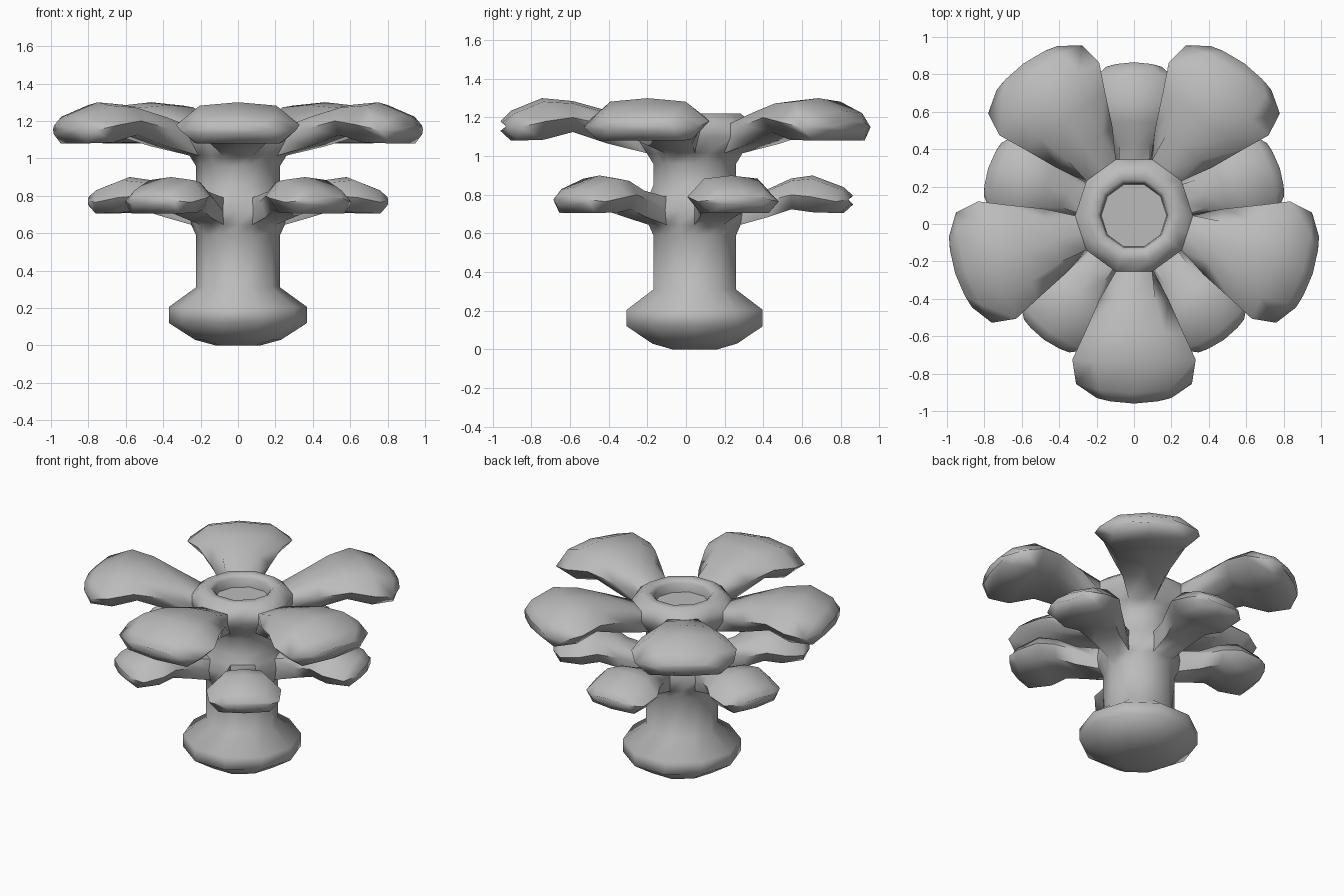
import bpy, bmesh, math
from mathutils import Vector

cube = bpy.data.objects.get("Cube")
if cube:
    bpy.data.objects.remove(cube)

CENTRE_Y = 0.045
SIDES = 20  # ten-sided body with a midpoint on every side

grey = bpy.data.materials.new("soft grey")
grey.use_nodes = True
colour = (0.5, 0.5, 0.5, 1)
grey.diffuse_color = colour
grey.node_tree.nodes["Principled BSDF"].inputs["Base Color"].default_value = colour

bm = bmesh.new()


def body_ring(radius, z):
    ring = []
    for k in range(SIDES):
        r = radius if k % 2 == 0 else radius * math.cos(math.pi / 10)
        a = k * math.tau / SIDES
        ring.append(bm.verts.new((r * math.cos(a), CENTRE_Y + r * math.sin(a), z)))
    return ring


def bridge(a, b):
    n = len(a)
    for i in range(n):
        j = (i + 1) % n
        bm.faces.new((a[i], a[j], b[j], b[i]))


def petal(mid, rows, stations):
    """Grow a petal out of the body side whose middle column is mid."""
    low, middle, high = rows
    cols = [(mid + d) % SIDES for d in (-1, 0, 1)]
    ring = [low[c] for c in cols] + [middle[cols[2]]]
    ring += [high[c] for c in reversed(cols)] + [middle[cols[0]]]
    angle = mid * math.tau / SIDES
    out = Vector((math.cos(angle), math.sin(angle), 0))
    side = Vector((-out.y, out.x, 0))
    for r, w, top, edge, bottom, bow in stations:
        drop = (top - edge) * 0.15
        section = [(-0.72, bottom), (0, bottom), (0.72, bottom), (1, edge),
                   (0.62, top - drop), (0, top), (-0.62, top - drop), (-1, edge)]
        new = []
        for u, z in section:
            p = out * (r - bow * u * u) + side * (u * w)
            new.append(bm.verts.new((p.x, p.y + CENTRE_Y, z)))
        bridge(ring, new)
        ring = new
    bm.faces.new(ring)


# Stem profile from the foot, up past both petal tiers, into the top cup
profile = [(0.12, 0), (0.23, 0.03), (0.37, 0.12), (0.37, 0.205), (0.225, 0.31),
           (0.225, 0.59), (0.25, 0.645), (0.26, 0.72), (0.25, 0.79), (0.225, 0.85),
           (0.225, 0.96), (0.26, 1.015), (0.315, 1.1), (0.315, 1.17), (0.25, 1.22),
           (0.2, 1.22), (0.18, 1.2), (0.175, 1.14)]
rings = [body_ring(r, z) for r, z in profile]
LOWER, UPPER = 6, 11  # first profile row of each petal tier

# Body walls, leaving openings where the petals grow
for level in range(len(rings) - 1):
    for k in range(SIDES):
        facet = (k // 2) % 2
        if level in (UPPER, UPPER + 1) and facet == 1:
            continue
        if level in (LOWER, LOWER + 1) and facet == 0:
            continue
        j = (k + 1) % SIDES
        a, b = rings[level], rings[level + 1]
        bm.faces.new((a[k], a[j], b[j], b[k]))
bm.faces.new(list(reversed(rings[0])))
bm.faces.new(rings[-1])

# Petal stations: distance, half width, top, edge, bottom, bow of the tip
upper = [(0.45, 0.185, 1.235, 1.16, 1.065, 0),
         (0.63, 0.265, 1.285, 1.2, 1.125, 0),
         (0.79, 0.33, 1.3, 1.18, 1.085, 0.02),
         (0.95, 0.31, 1.235, 1.15, 1.08, 0.05),
         (1.005, 0.2, 1.18, 1.155, 1.13, 0.03)]
lower = [(0.38, 0.13, 0.83, 0.77, 0.685, 0),
         (0.5, 0.18, 0.885, 0.8, 0.725, 0),
         (0.61, 0.235, 0.9, 0.79, 0.71, 0.01),
         (0.77, 0.22, 0.84, 0.765, 0.705, 0.04),
         (0.82, 0.15, 0.795, 0.775, 0.75, 0.025)]
for i in range(5):
    petal(4 * i + 3, rings[UPPER:UPPER + 3], upper)
    petal(4 * i + 1, rings[LOWER:LOWER + 3], lower)

bmesh.ops.recalc_face_normals(bm, faces=bm.faces)
mesh = bpy.data.meshes.new("petalled_stem")
bm.to_mesh(mesh)
bm.free()
mesh.materials.append(grey)
stem = bpy.data.objects.new("petalled_stem", mesh)
bpy.context.collection.objects.link(stem)
bpy.context.view_layer.objects.active = stem
stem.select_set(True)
bpy.ops.object.shade_smooth_by_angle(angle=math.radians(60))
